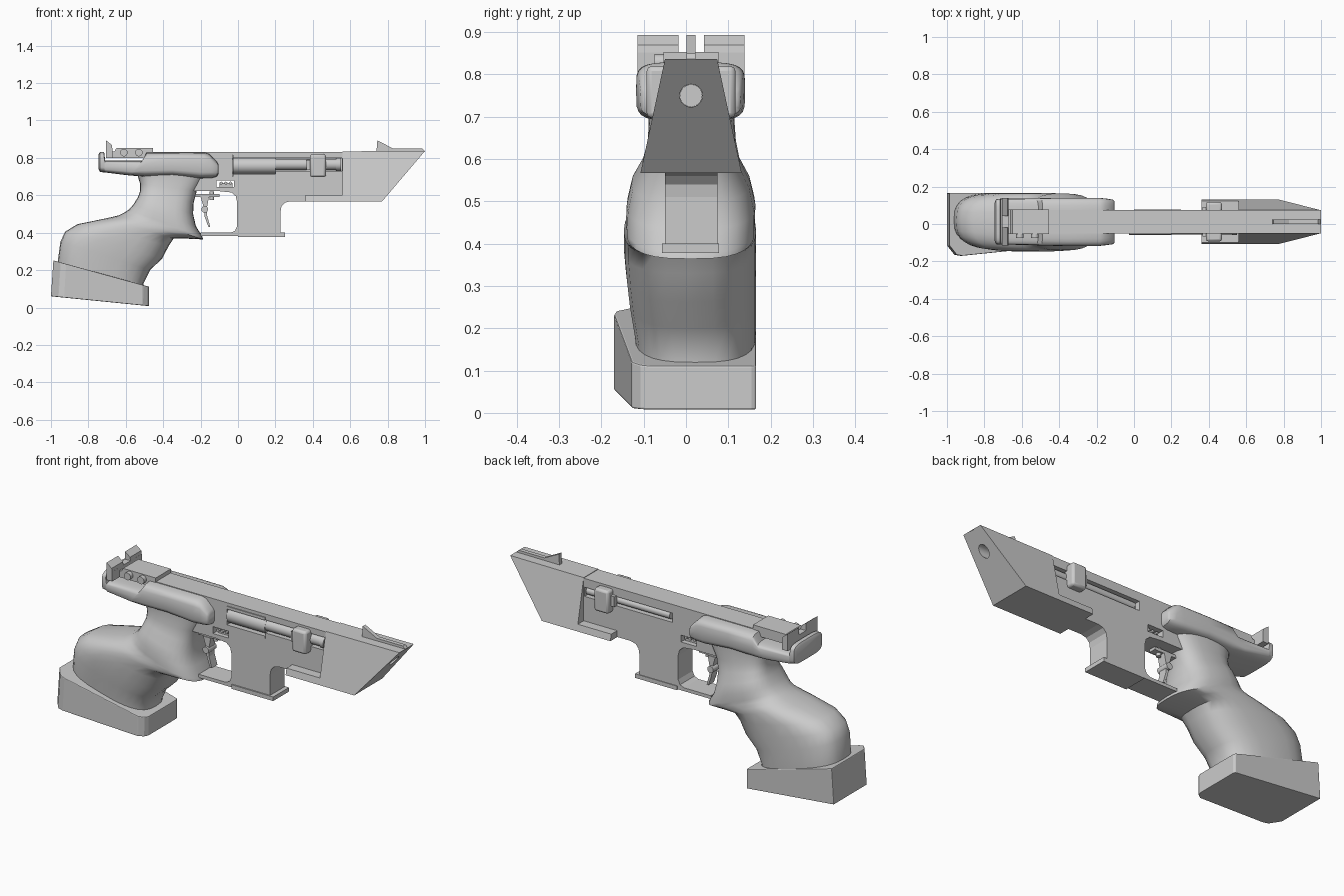
import bpy, bmesh, math
from mathutils import Matrix, Vector

if "Cube" in bpy.data.objects:
    bpy.data.objects.remove(bpy.data.objects["Cube"])

YC = 0.012  # centre plane of the frame


def make(name, bm, smooth=None, bevel=0):
    bmesh.ops.recalc_face_normals(bm, faces=bm.faces[:])
    me = bpy.data.meshes.new(name)
    bm.to_mesh(me)
    bm.free()
    ob = bpy.data.objects.new(name, me)
    bpy.context.collection.objects.link(ob)
    bpy.context.view_layer.objects.active = ob
    bpy.ops.object.select_all(action='DESELECT')
    ob.select_set(True)
    if bevel:
        m = ob.modifiers.new("bevel", 'BEVEL')
        m.width, m.segments = bevel, 2
    if smooth:
        bpy.ops.object.shade_smooth_by_angle(angle=math.radians(smooth))
    return ob


def prism(name, pts, width, yc=YC, **kw):
    """Side profile (x, z) spread to a half width, constant or a function of z."""
    half = width if callable(width) else (lambda z: width)
    bm = bmesh.new()
    a = [bm.verts.new((x, yc - half(z), z)) for x, z in pts]
    b = [bm.verts.new((x, yc + half(z), z)) for x, z in pts]
    bm.faces.new(a)
    bm.faces.new(b[::-1])
    for i in range(len(pts)):
        j = (i + 1) % len(pts)
        bm.faces.new((a[i], b[i], b[j], a[j]))
    return make(name, bm, **kw)


def box(name, x0, x1, y0, y1, z0, z1, **kw):
    return prism(name, [(x0, z0), (x1, z0), (x1, z1), (x0, z1)],
                 (y1 - y0) / 2, (y0 + y1) / 2, **kw)


def rod(name, p, q, r, n=24):
    p, q = Vector(p), Vector(q)
    bm = bmesh.new()
    bmesh.ops.create_cone(bm, cap_ends=True, segments=n, radius1=r, radius2=r, depth=(q - p).length)
    rot = (q - p).to_track_quat('Z', 'Y').to_matrix().to_4x4()
    bm.transform(Matrix.Translation((p + q) / 2) @ rot)
    return make(name, bm, smooth=40)


def loft(name, rows, power, n=28):
    """Rounded sections, each spanning two (x, z) points and a y range."""
    bm = bmesh.new()
    rings = []
    for ax, az, bx, bz, y0, y1 in rows:
        ring = []
        for k in range(n):
            t = 2 * math.pi * k / n
            c, s = math.cos(t), math.sin(t)
            u = 0.5 + 0.5 * math.copysign(abs(c) ** (2 / power), c)
            v = 0.5 + 0.5 * math.copysign(abs(s) ** (2 / power), s)
            ring.append(bm.verts.new((ax + (bx - ax) * u, y0 + (y1 - y0) * v, az + (bz - az) * u)))
        rings.append(ring)
    for r, s in zip(rings, rings[1:]):
        for k in range(n):
            j = (k + 1) % n
            bm.faces.new((r[k], r[j], s[j], s[k]))
    bm.faces.new(rings[0])
    bm.faces.new(rings[-1])
    return make(name, bm, smooth=45)


def cut(ob, cutters):
    for c in cutters:
        m = ob.modifiers.new("cut", 'BOOLEAN')
        m.operation, m.solver, m.object = 'DIFFERENCE', 'EXACT', c
        bpy.context.view_layer.objects.active = ob
        bpy.ops.object.modifier_apply(modifier=m.name)
        bpy.data.objects.remove(c)


# Frame with magazine housing and trigger guard
frame = prism("frame", [
    (-.50, .832), (.57, .832), (.57, .568), (.28, .568), (.25, .56), (.232, .54), (.227, .51),
    (.227, .40), (.227, .382), (-.20, .382), (-.20, .40), (-.04, .40), (-.016, .41), (-.005, .435),
    (-.005, .565), (-.012, .595), (-.035, .615), (-.10, .622), (-.24, .622), (-.30, .70), (-.50, .72)], .062)
cut(frame, [
    box("port_cutter", -.03, .20, -.2, -.012, .70, .815),
    box("bolt_slot_cutter", .19, .555, -.2, -.012, .73, .80),
    box("rear_slot_cutter", .03, .555, .045, .2, .735, .785),
    rod("slot_end_cutter", (.03, .045, .76), (.03, .2, .76), .027),
    box("release_slot_cutter", -.115, -.022, -.2, .2, .643, .68)])
box("magazine_base", 0, .25, -.057, .078, .378, .40)
box("release_lever", -.10, -.03, -.03, .05, .645, .665)
for i in range(3):
    x = -.09 + i * .025
    rod("release_pin", (x, -.045, .665), (x, .06, .665), .008, 10)

# Flared nose with lower lip, muzzle bore
nose = prism("nose", [(.56, .835), (1.0, .837), (.77, .567), (.36, .567), (.36, .602), (.56, .602)],
             lambda z: .062 + (.835 - z) * .215)
cut(nose, [rod("muzzle_cutter", (.70, YC, .75), (1.1, YC, .75), .027, 32)])
rod("barrel", (.60, YC, .75), (.80, YC, .75), .0265, 32)
prism("front_sight", [(.74, .83), (1.0, .835), (.985, .85), (.83, .85), (.745, .893)], .011)

# Bolt, action rod and cocking handles
rod("bolt_body", (-.028, -.015, .758), (.20, -.015, .758), .043)
box("port_upper_rail", -.028, .20, -.055, -.012, .80, .815)
box("port_lower_rail", -.028, .20, -.055, -.012, .70, .715)
rod("action_rod", (.20, -.025, .765), (.54, -.025, .765), .03)
rod("action_rod_collar", (.525, -.025, .765), (.55, -.025, .765), .034)
rod("rear_action_rod", (.05, .05, .76), (.55, .05, .76), .02)
for side in (-1, 1):
    ys = sorted((YC + side * .035, YC + side * .105))
    box("cocking_handle", .385, .47, *ys, .697, .82, bevel=.012, smooth=40)
    ys = sorted((YC + side * .055, YC + side * .08))
    box("handle_foot", .365, .40, *ys, .735, .79)

# Trigger assembly
box("trigger_bar", -.24, -.10, YC - .02, YC + .02, .592, .608)
prism("trigger_blade", [(-.20, .592), (-.155, .592), (-.165, .54), (-.165, .49), (-.148, .432),
                        (-.158, .43), (-.178, .485), (-.182, .53)], .024)
rod("trigger_pivot", (-.178, YC - .035, .525), (-.178, YC + .035, .525), .018, 16)
rod("trigger_screw", (-.14, YC, .575), (-.14, YC, .62), .012, 12)

# Sculpted grip: rear point, front point, y range
loft("grip", [
    (-.965, .21, -.505, .09, -.118, .163),
    (-.962, .26, -.505, .13, -.122, .165),
    (-.95, .35, -.47, .20, -.135, .166),
    (-.925, .405, -.405, .262, -.142, .166),
    (-.86, .445, -.37, .33, -.147, .166),
    (-.70, .478, -.345, .368, -.147, .166),
    (-.64, .492, -.27, .368, -.147, .166),
    (-.61, .507, -.187, .364, -.142, .163),
    (-.585, .522, -.19, .378, -.142, .163),
    (-.56, .55, -.225, .435, -.14, .164),
    (-.535, .59, -.24, .50, -.128, .152),
    (-.523, .625, -.237, .56, -.103, .128),
    (-.523, .66, -.22, .625, -.09, .118),
    (-.535, .70, -.18, .695, -.088, .114),
    (-.55, .73, -.17, .73, -.088, .114)], 2.8)

# Hand rest above the grip: lower point, upper point, y range
loft("hand_rest", [
    (-.745, .74, -.745, .82, -.09, .115),
    (-.738, .725, -.738, .832, -.108, .132),
    (-.716, .722, -.716, .832, -.11, .135),
    (-.71, .722, -.71, .785, -.11, .135),
    (-.58, .706, -.51, .785, -.112, .136),
    (-.50, .70, -.49, .829, -.115, .138),
    (-.35, .705, -.35, .829, -.118, .14),
    (-.20, .69, -.18, .829, -.118, .14),
    (-.14, .692, -.155, .822, -.113, .136),
    (-.113, .70, -.113, .78, -.108, .13),
    (-.105, .715, -.105, .765, -.10, .122)], 4.5)

# Sloping palm rest at the bottom, clipped at two corners
plan = [(-1, .166), (-.48, .166), (-.475, .155), (-.475, -.085), (-.485, -.108), (-.51, -.128),
        (-.93, -.17), (-.96, -.165), (-1, -.115)]
bm = bmesh.new()
low = [bm.verts.new((x, y, .06 - (x + 1) * .1)) for x, y in plan]
top = [bm.verts.new((x + .013 * (-.475 - x) / .525, y, .252 - (x + 1) * .268)) for x, y in plan]
bm.faces.new(low)
bm.faces.new(top)
for i in range(len(plan)):
    j = (i + 1) % len(plan)
    bm.faces.new((low[i], low[j], top[j], top[i]))
make("palm_rest", bm, bevel=.004)

# Rear sight with notched blade and adjusting screws
prism("rear_sight_body", [(-.70, .80), (-.50, .80), (-.49, .815), (-.455, .83), (-.455, .853), (-.65, .853),
                          (-.66, .835), (-.70, .835)], .065)
box("rear_sight_blade", -.705, -.672, -.115, .138, .80, .852)
for y0, y1 in ((-.115, -.018), (.042, .138)):
    prism("rear_sight_post", [(-.705, .85), (-.672, .85), (-.675, .87), (-.705, .893)],
          (y1 - y0) / 2, (y0 + y1) / 2)
for x in (-.61, -.53):
    rod("sight_screw", (x, -.075, .828), (x, -.04, .828), .02, 20)
